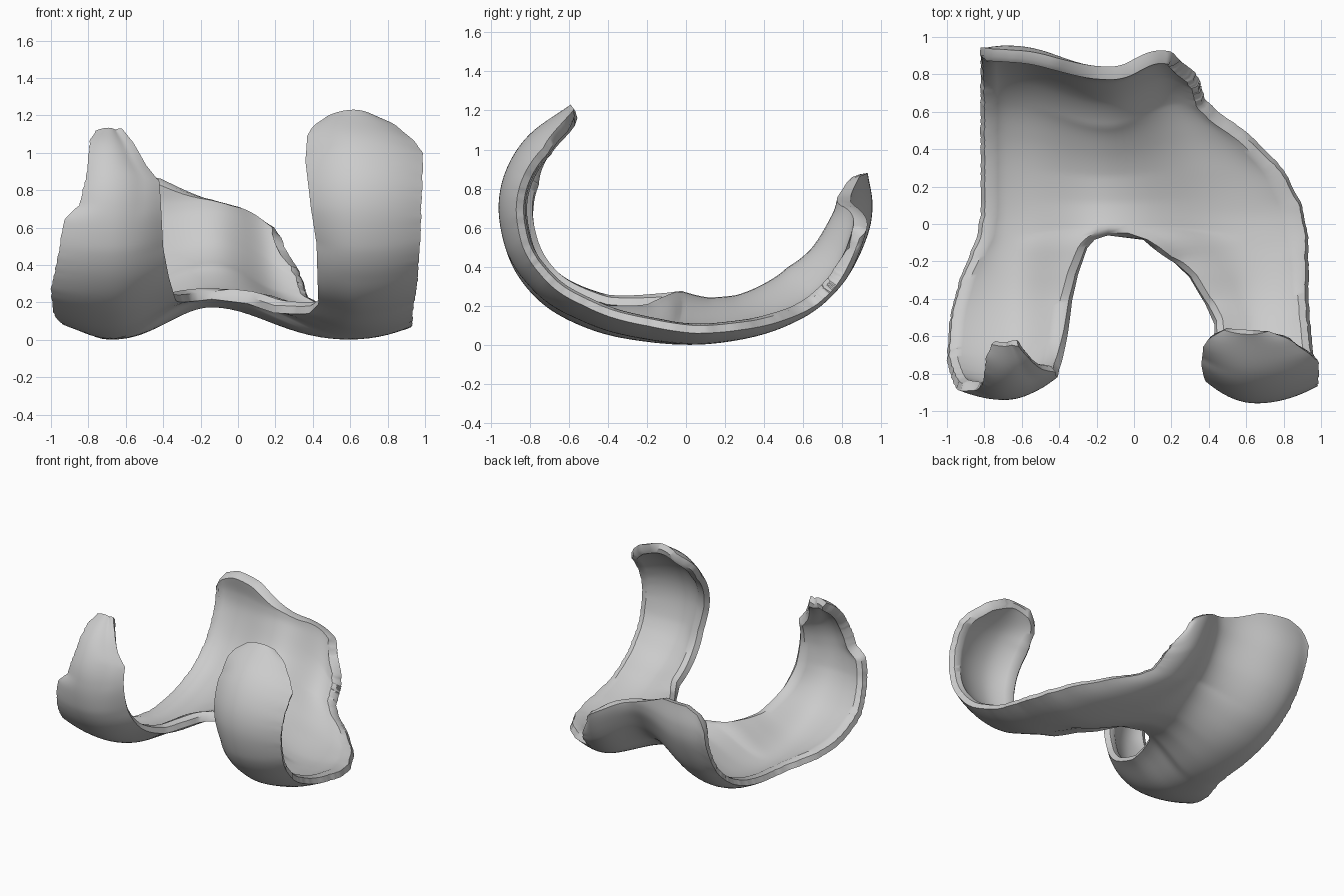
import bpy, bmesh, math, random
from mathutils import Vector

random.seed(4)
cube = bpy.data.objects.get("Cube")
if cube:
    bpy.data.objects.remove(cube, do_unlink=True)

ROWS_PER_STATION = 10
COLUMNS = 20
NOTCH = 8.5        # station where the two arms join
RIM_START = 12     # station where the sloping back rim starts to matter
LAST = 16
GROOVE_X = -0.14

# Side profile (y, z), from the front arm tips, under, and up to the back rim
PROFILE = [Vector(p) for p in (
    (-.59, 1.23), (-.8, 1.08), (-.92, .9), (-.96, .7), (-.92, .48), (-.83, .31),
    (-.68, .17), (-.45, .065), (-.2, .015), (.05, 0), (.3, .03), (.5, .09),
    (.68, .19), (.83, .35), (.93, .56), (.955, .72), (.93, .88))]


def interpolate(table, key):
    """Piecewise linear lookup in a list of (key, value) pairs."""
    if key <= table[0][0]:
        return table[0][1]
    for (k0, v0), (k1, v1) in zip(table, table[1:]):
        if key <= k1:
            return v0 + (v1 - v0) * (key - k0) / (k1 - k0)
    return table[-1][1]


def profile_point(station):
    """Smooth curve through the side profile."""
    i = max(0, min(int(station), LAST - 1))
    t = station - i
    b, c = PROFILE[i], PROFILE[i + 1]
    a = PROFILE[i - 1] if i > 0 else 2 * b - c
    d = PROFILE[i + 2] if i + 2 <= LAST else 2 * c - b
    return 0.5 * (2 * b + (c - a) * t + (2 * a - 5 * b + 4 * c - d) * t ** 2
                  + (3 * b - a - 3 * c + d) * t ** 3)


def inward(station):
    step = 0.05
    tangent = profile_point(min(station + step, LAST)) - profile_point(max(station - step, 0))
    return Vector((-tangent.y, tangent.x)).normalized()


# Depth of the central groove, shared by both sides
GROOVE = [(NOTCH, .215), (9.3, .17), (10, .16), (12, .195), (14, .155), (LAST, .11)]
# Last station reached by the back rim, across x
RIM = [(-.84, 14.7), (-.77, 15.7), (-.65, 16), (-.42, 15.95), (-.2, 15.4), (0, 14.85),
       (.2, 14.1), (.25, 13.7), (.36, 13.3)]

# Each side: inner edge, outer edge, ridge line, edge curls and overall sink
LEFT = dict(
    start=0,
    inner=[(0, .48), (.25, .4), (.5, .37), (1.3, .36), (3, .39), (4, .42), (6.5, .43),
           (7, .38), (7.6, .295), (8, .19), (8.4, .05), (NOTCH, GROOVE_X)],
    outer=[(0, .72), (.25, .84), (.7, .94), (1.05, .99), (3, .98), (5.5, .96), (7, .935),
           (8.5, .93), (9.2, .9), (10, .8), (11, .61), (11.6, .45), (12, .38),
           (14, .35), (15, .32), (LAST, .23)],
    ridge=[(0, .62), (2, .65), (8, .66), (10, .55), (11, .42), (12, .28), (LAST, .19)],
    curl_in=[(0, .04), (1, .12), (4, .11), (7, .08), (8, .13), (8.4, .19)],
    curl_out=[(0, .03), (1, .1), (8, .07), (10, .05), (12, .02), (LAST, .02)],
    sink=[(4, 0), (5, .015), (6.5, .025), (8, .012), (9, 0), (14, 0), (LAST, .015)])

RIGHT = dict(
    start=.4,
    inner=[(.4, -.62), (.8, -.56), (1.5, -.49), (2, -.42), (4.2, -.4), (5.5, -.37),
           (7, -.33), (7.6, -.3), (8.2, -.25), (8.4, -.21), (NOTCH, GROOVE_X)],
    outer=[(.4, -.76), (.7, -.79), (2, -.81), (2.9, -.85), (3.3, -.93), (4.2, -.96),
           (5.5, -1), (6.5, -.99), (7, -.97), (7.6, -.93), (8.5, -.84), (9, -.82),
           (12, -.82), (LAST, -.82)],
    ridge=[(0, -.69), (LAST, -.69)],
    curl_in=[(.4, .05), (2, .14), (4, .14), (5.5, .14), (7, .15), (8.4, .205)],
    curl_out=[(.4, .02), (2.9, .05), (4, .05), (7, .05), (12, .05), (LAST, .01)],
    sink=[(.4, .045), (2, .03), (3, .02), (4, 0)])


def surface_point(side, row, fraction, jitter):
    x_in = interpolate(side["inner"], row)
    x_out = interpolate(side["outer"], row)
    ridge = interpolate(side["ridge"], row)
    x = x_in + (x_out - x_in) * fraction
    # Sloping back rim: outer columns stop earlier
    station = row
    if row > RIM_START:
        reach = interpolate(RIM, x) - RIM_START
        station = RIM_START + (row - RIM_START) * reach / (LAST - RIM_START)
    # Crosswise curl: rounded ridge, falling into the groove and to the outer edge
    depth = interpolate(side["sink"], row) * min(1, fraction * 4)
    if (x - ridge) * (x_in - ridge) > 0:
        t = (x - ridge) / (x_in - ridge)
        blend = max(0, min(1, (row - 5) / (NOTCH - 5)))
        valley = (1 - math.cos(math.pi * t ** 1.2)) / 2
        shape = t * t * (1 - blend) + valley * blend
        table = GROOVE if row >= NOTCH else side["curl_in"]
        depth += shape * interpolate(table, row)
    else:
        t = (x - ridge) / (x_out - ridge)
        depth += t * t * interpolate(side["curl_out"], row)
    yz = profile_point(station) + inward(station) * depth
    return Vector((x + jitter * fraction ** 4, yz.x, yz.y))


def add_side(bm, side):
    rows = []
    first = round(side["start"] * ROWS_PER_STATION)
    for i in range(first, LAST * ROWS_PER_STATION + 1):
        row = i / ROWS_PER_STATION
        jitter = random.uniform(-.003, .003)
        verts = [bm.verts.new(surface_point(side, row, c / COLUMNS, jitter))
                 for c in range(COLUMNS + 1)]
        if side is RIGHT:
            verts.reverse()          # keep x ascending so normals agree
        rows.append(verts)
    for low, high in zip(rows, rows[1:]):
        for c in range(COLUMNS):
            bm.faces.new((low[c], high[c], high[c + 1], low[c + 1]))


# Curved shell: two arms joined by the grooved back
bm = bmesh.new()
for side in (LEFT, RIGHT):
    add_side(bm, side)
bmesh.ops.remove_doubles(bm, verts=bm.verts, dist=.0005)
inside = [v for v in bm.verts if not v.is_boundary]
for _ in range(3):
    bmesh.ops.smooth_vert(bm, verts=inside, factor=.5,
                          use_axis_x=True, use_axis_y=True, use_axis_z=True)
bm.verts.index_update()
edge_ids = [v.index for v in bm.verts if v.is_boundary]
inside_ids = [v.index for v in inside]
mesh = bpy.data.meshes.new("curved_shell")
bm.to_mesh(mesh)
bm.free()
shell = bpy.data.objects.new("curved_shell", mesh)
bpy.context.collection.objects.link(shell)

# Thickness, thinner along the rim
group = shell.vertex_groups.new(name="thickness")
group.add(edge_ids, .6, 'REPLACE')
group.add(inside_ids, 1, 'REPLACE')
solid = shell.modifiers.new("thickness", 'SOLIDIFY')
solid.thickness = .07
solid.offset = -1
solid.vertex_group = group.name

# Plain grey surface
grey = bpy.data.materials.new("light_grey")
grey.use_nodes = True
colour = (.6, .6, .6, 1)
grey.diffuse_color = colour
for node in grey.node_tree.nodes:
    if node.type == 'BSDF_PRINCIPLED':
        node.inputs["Base Color"].default_value = colour
mesh.materials.append(grey)

bpy.ops.object.select_all(action='DESELECT')
shell.select_set(True)
bpy.context.view_layer.objects.active = shell
bpy.ops.object.modifier_apply(modifier=solid.name)
bpy.ops.object.shade_smooth_by_angle(angle=math.radians(40))
